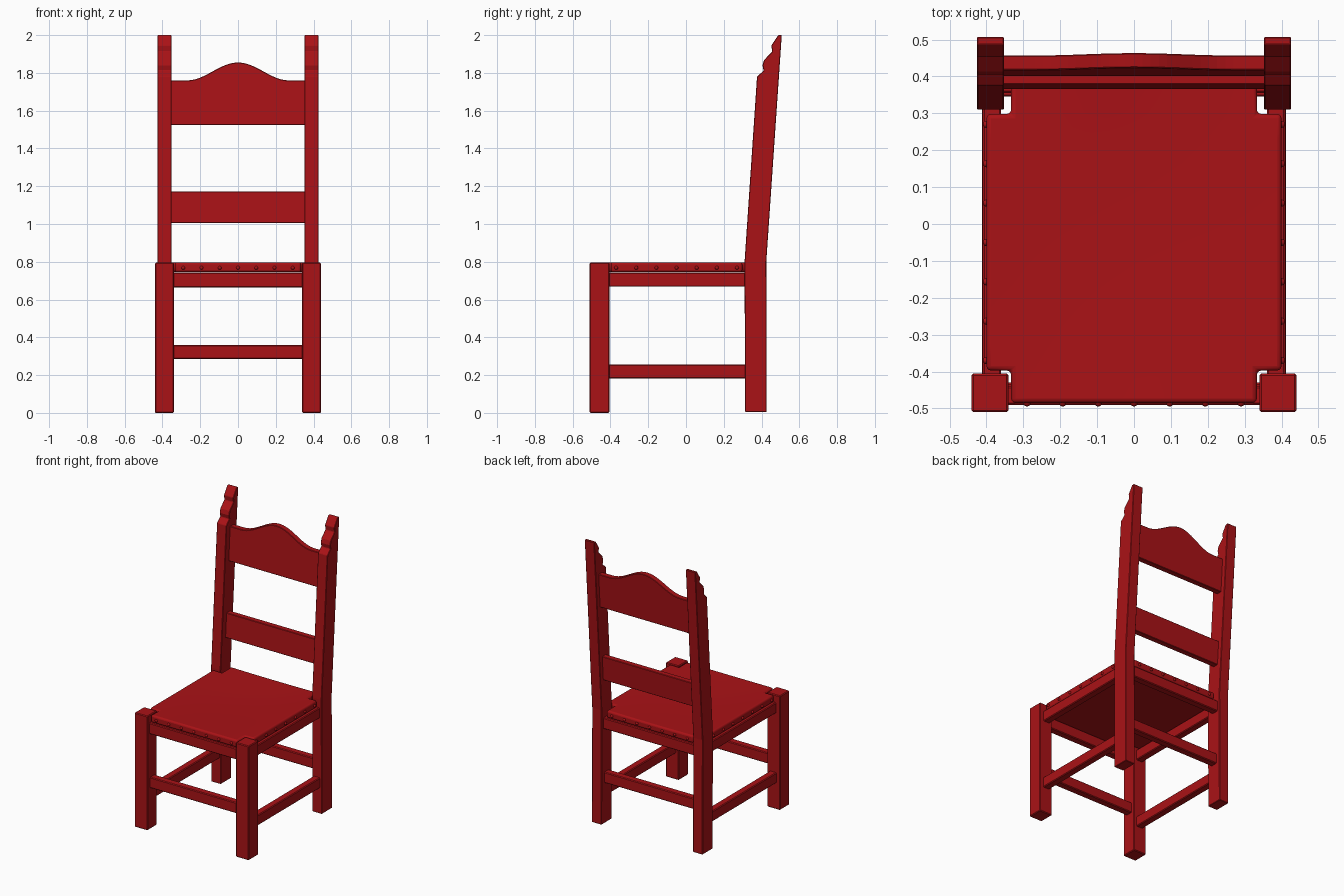
import bpy, bmesh
from math import cos, pi
from mathutils import Matrix

if "Cube" in bpy.data.objects:
    bpy.data.objects.remove(bpy.data.objects["Cube"])

red = bpy.data.materials.new("red_paint")
red.diffuse_color = (0.4, 0.006, 0.008, 1)
red.use_nodes = True
red.node_tree.nodes["Principled BSDF"].inputs["Base Color"].default_value = red.diffuse_color
LEAN = 0.067          # backward lean of the back per unit height


def finish(name, bm, bevel=0.005, segments=1, mirror=False):
    bmesh.ops.recalc_face_normals(bm, faces=bm.faces)
    me = bpy.data.meshes.new(name)
    bm.to_mesh(me)
    bm.free()
    me.materials.append(red)
    ob = bpy.data.objects.new(name, me)
    bpy.context.collection.objects.link(ob)
    if mirror:
        ob.modifiers.new("mirror", 'MIRROR')
    if bevel:
        mod = ob.modifiers.new("bevel", 'BEVEL')
        mod.width, mod.segments = bevel, segments
        mod.limit_method, mod.angle_limit = 'ANGLE', 0.6
    return ob


def box(name, x, y, z, mirror=False):
    bm = bmesh.new()
    size = [b - a for a, b in (x, y, z)]
    mid = [(a + b) / 2 for a, b in (x, y, z)]
    bmesh.ops.create_cube(bm, size=1, matrix=Matrix.Translation(mid) @ Matrix.Diagonal((*size, 1)))
    return finish(name, bm, mirror=mirror)


def extrude(name, points, offset, **kw):
    bm = bmesh.new()
    face = bm.faces.new([bm.verts.new(p) for p in points])
    ext = bmesh.ops.extrude_face_region(bm, geom=[face])
    bmesh.ops.translate(bm, vec=offset, verts=[v for v in ext["geom"] if isinstance(v, bmesh.types.BMVert)])
    return finish(name, bm, **kw)


# Legs: square front pair, back pair running up into carved posts
box("front_leg", (0.34, 0.44), (-0.51, -0.405), (0, 0.795), mirror=True)
post = [(0.313, 0.005), (0.427, 0.005), (0.425, 0.8), (0.507, 2.0), (0.488, 2.0), (0.452, 1.945),
        (0.456, 1.912), (0.413, 1.868), (0.405, 1.84), (0.411, 1.812), (0.376, 1.78), (0.31, 0.8)]
extrude("back_post", [(0.352, y, z) for y, z in post], (0.074, 0, 0), bevel=0.003, mirror=True)

# Seat rails
box("front_seat_rail", (-0.35, 0.35), (-0.49, -0.44), (0.665, 0.742))
box("back_seat_rail", (-0.36, 0.36), (0.355, 0.405), (0.665, 0.742))
box("side_seat_rail", (0.36, 0.41), (-0.42, 0.32), (0.668, 0.742), mirror=True)

# Stretchers
box("front_stretcher", (-0.35, 0.35), (-0.48, -0.43), (0.285, 0.36))
box("back_stretcher", (-0.36, 0.36), (0.345, 0.395), (0.285, 0.36))
box("side_stretcher", (0.362, 0.412), (-0.42, 0.32), (0.182, 0.255), mirror=True)


# Back slats, leaning with the posts
def slat(name, outline):
    extrude(name, [(x, 0.366 + (z - 1) * LEAN, z) for x, z in outline], (0, 0.04, 0), bevel=0.003)


crest = [(-0.365, 1.525), (0.365, 1.525), (0.365, 1.76)]
crest += [(x, 1.76 + 0.0475 * (1 + cos(pi * x / 0.27))) for x in (0.27 - 0.54 * i / 24 for i in range(25))]
crest += [(-0.365, 1.76)]
slat("crest_slat", crest)
slat("middle_slat", [(-0.365, 1.005), (0.365, 1.005), (0.365, 1.173), (-0.365, 1.173)])

# Upholstered seat: slightly sagging pad, notched round the legs
xs = [-0.4] + [-0.333 + 0.666 * i / 10 for i in range(11)] + [0.4]
ys = [-0.485] + [-0.397 + 0.695 * i / 10 for i in range(11)] + [0.4]
bm = bmesh.new()
grid = [[bm.verts.new((x, y, 0.797 - 0.01 * cos(x * pi / 0.8) * cos(y * pi / 1.0))) for y in ys] for x in xs]
last = len(xs) - 2
for i in range(last + 1):
    for j in range(last + 1):
        if not (i in (0, last) and j in (0, last)):
            bm.faces.new((grid[i][j], grid[i + 1][j], grid[i + 1][j + 1], grid[i][j + 1]))
bmesh.ops.delete(bm, geom=[v for v in bm.verts if not v.link_faces], context='VERTS')
ext = bmesh.ops.extrude_face_region(bm, geom=bm.faces[:])
for v in ext["geom"]:
    if isinstance(v, bmesh.types.BMVert):
        v.co.z = 0.745
seat = finish("seat_pad", bm, bevel=0.012, segments=3)
bpy.context.view_layer.objects.active = seat
seat.select_set(True)
bpy.ops.object.shade_smooth_by_angle()

# Upholstery studs along every edge of the pad
bm = bmesh.new()
spots = [(-0.29 + 0.58 * i / 6, y) for i in range(7) for y in (-0.485, 0.4)]
spots += [(x, -0.37 + 0.64 * i / 6) for i in range(7) for x in (-0.4, 0.4)]
for x, y in spots:
    bmesh.ops.create_uvsphere(bm, u_segments=10, v_segments=6, radius=0.01,
                              matrix=Matrix.Translation((x, y, 0.768)))
for f in bm.faces:
    f.smooth = True
finish("seat_studs", bm, bevel=0)
